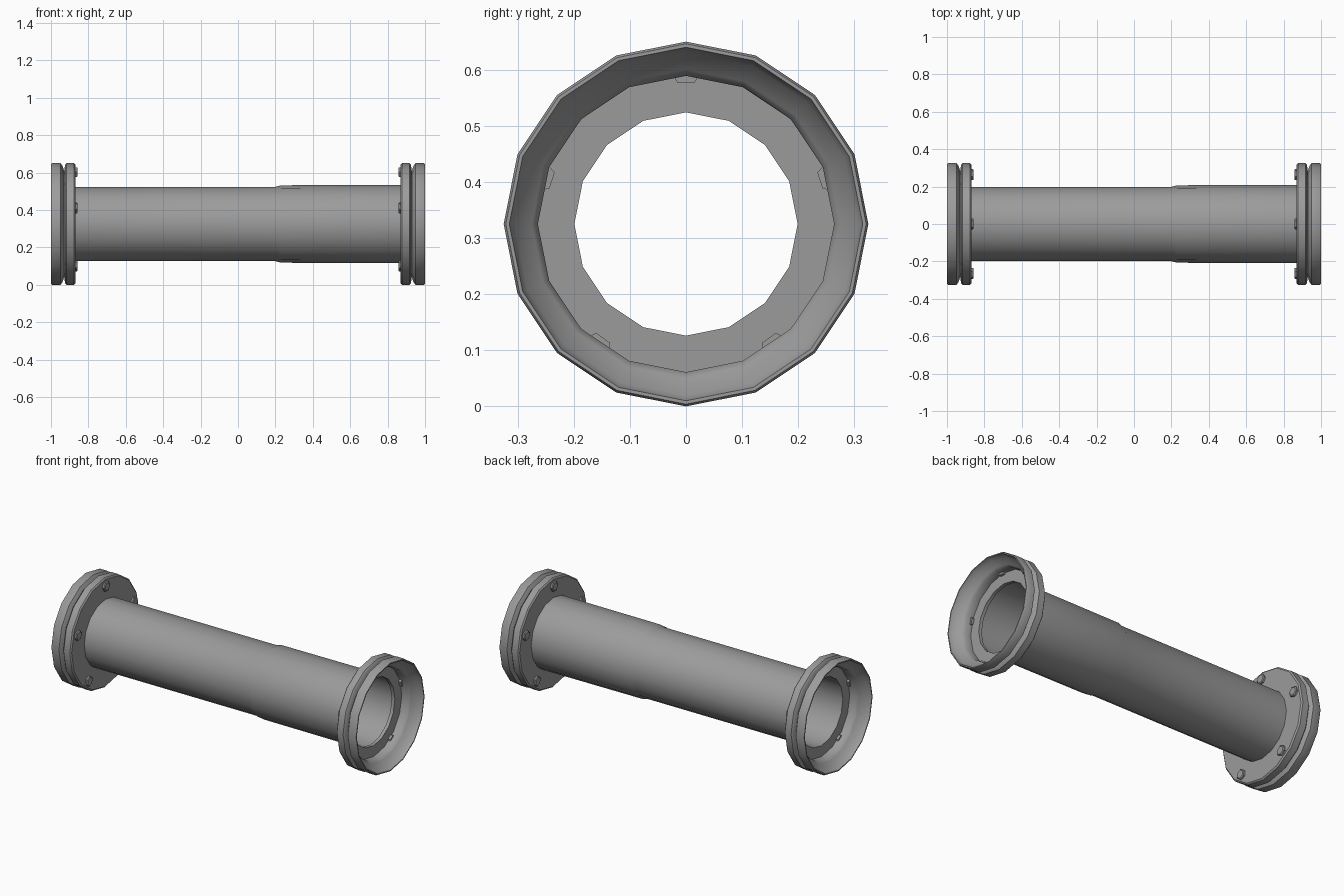
import bpy, bmesh
from math import sin, cos, pi, radians

if "Cube" in bpy.data.objects:
    bpy.data.objects.remove(bpy.data.objects["Cube"])

CENTRE_Z = 0.325

grey = bpy.data.materials.new("dark_grey")
grey.diffuse_color = (0.33, 0.33, 0.33, 1)
grey.use_nodes = True
grey.node_tree.nodes["Principled BSDF"].inputs["Base Color"].default_value = grey.diffuse_color


def add_object(name, bm, mirrored=True, angle=32):
    mesh = bpy.data.meshes.new(name)
    bmesh.ops.recalc_face_normals(bm, faces=bm.faces)
    bm.to_mesh(mesh)
    bm.free()
    mesh.materials.append(grey)
    obj = bpy.data.objects.new(name, mesh)
    bpy.context.collection.objects.link(obj)
    for o in bpy.context.selected_objects:
        o.select_set(False)
    bpy.context.view_layer.objects.active = obj
    obj.select_set(True)
    bpy.ops.object.shade_smooth_by_angle(angle=radians(angle))
    if mirrored:
        mod = obj.modifiers.new("Mirror", 'MIRROR')
        mod.use_axis[0] = True
    return obj


def lathe(bm, profile, sides, closed, centre=(0, CENTRE_Z), turn=0.0):
    """Revolve (x, radius) points round an axis parallel to x."""
    cy, cz = centre
    rings = []
    for x, r in profile:
        rings.append([bm.verts.new((x, cy + r * sin(turn + 2 * pi * i / sides),
                                    cz + r * cos(turn + 2 * pi * i / sides)))
                      for i in range(sides)])
    pairs = list(zip(rings, rings[1:]))
    if closed:
        pairs.append((rings[-1], rings[0]))
    for a, b in pairs:
        for i in range(sides):
            j = (i + 1) % sides
            bm.faces.new((a[i], a[j], b[j], b[i]))
    return rings


# thin-walled pipe, slightly wider past the joint
bm = bmesh.new()
lathe(bm, [(-0.89, 0.199), (0.2, 0.199), (0.23, 0.207), (0.885, 0.209)], 16, False)
add_object("pipe", bm, mirrored=False)

# flange at each end: thin plate, grooved rim and flared outer lip
bm = bmesh.new()
lathe(bm, [(0.87, 0.199), (0.87, 0.317), (0.877, 0.325), (0.917, 0.325),
           (0.925, 0.316), (0.929, 0.285), (0.938, 0.31), (0.948, 0.325),
           (0.993, 0.325), (1.0, 0.321), (1.0, 0.315), (0.968, 0.306),
           (0.945, 0.275), (0.93, 0.264), (0.89, 0.264), (0.89, 0.199)], 16, True)
add_object("end_flange", bm, angle=40)

# five hexagonal bolts through each flange
bm = bmesh.new()
for k in range(5):
    a = 2 * pi * k / 5
    centre = (0.277 * sin(a), CENTRE_Z + 0.277 * cos(a))
    rings = lathe(bm, [(0.857, 0.024), (0.861, 0.03), (0.905, 0.03)], 6, False,
                  centre, a + pi / 6)
    bm.faces.new(rings[0])
    bm.faces.new(rings[-1])
add_object("flange_bolts", bm)
